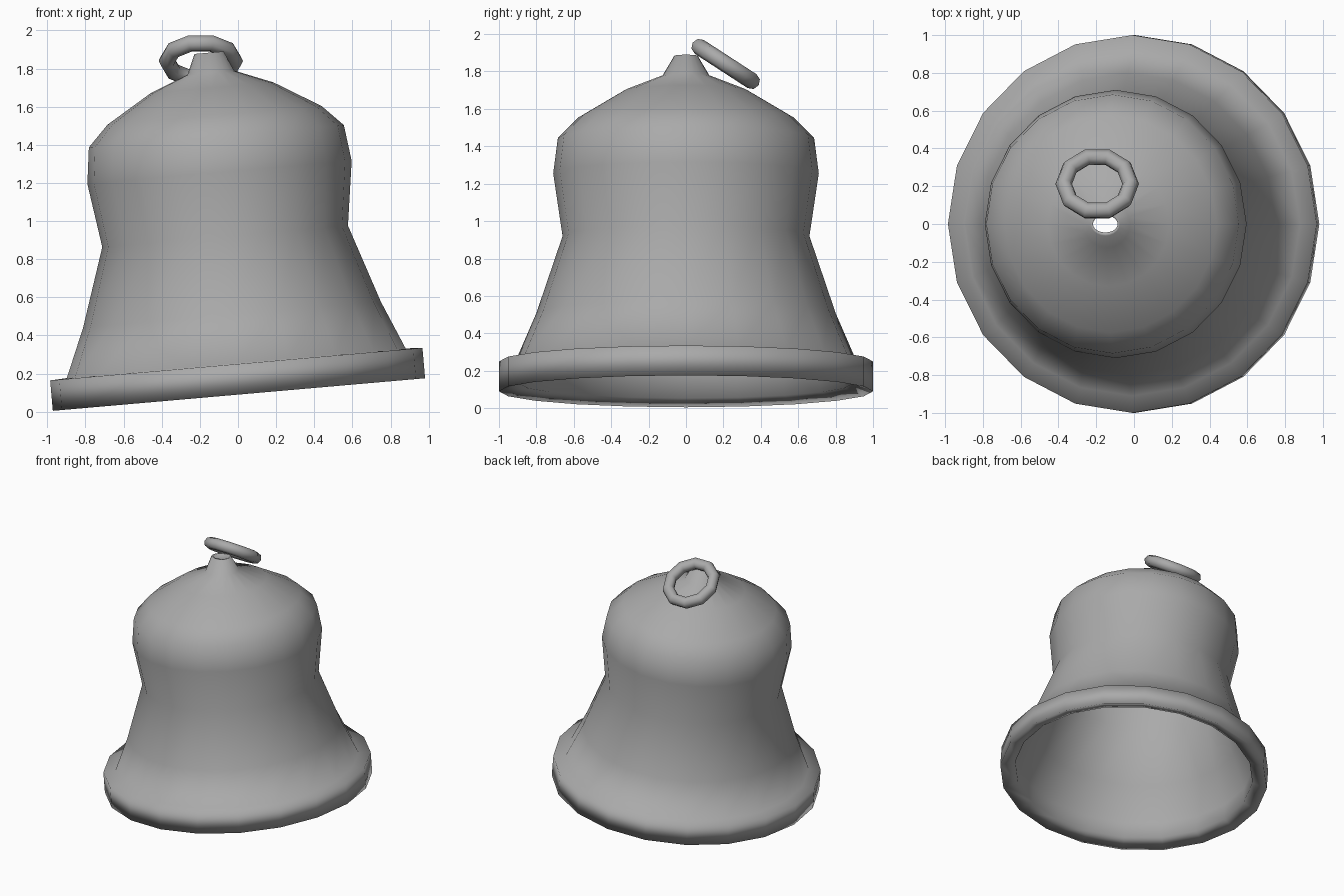
import bpy, bmesh, math
from mathutils import Matrix

cube = bpy.data.objects.get("Cube")
if cube:
    bpy.data.objects.remove(cube, do_unlink=True)

# One plain grey metal
metal = bpy.data.materials.new("grey_metal")
metal.use_nodes = True
color = (0.4, 0.4, 0.4, 1)
metal.diffuse_color = color
metal.node_tree.nodes["Principled BSDF"].inputs["Base Color"].default_value = color

SIDES = 20
TILT = math.radians(-5)
WALL = 0.025
SQUASH = 0.98


def finish(obj):
    obj.data.materials.append(metal)
    for poly in obj.data.polygons:
        poly.use_smooth = True


def lathe(name, profile):
    """Revolve a closed loop of (x radius, y radius, height) rings."""
    bm = bmesh.new()
    rings = []
    for rx, ry, h in profile:
        angles = [2 * math.pi * i / SIDES for i in range(SIDES)]
        rings.append([bm.verts.new((rx * math.cos(a), ry * math.sin(a), h)) for a in angles])
    for low, high in zip(rings, rings[1:] + rings[:1]):
        for i in range(SIDES):
            j = (i + 1) % SIDES
            bm.faces.new((low[i], low[j], high[j], high[i]))
    bmesh.ops.recalc_face_normals(bm, faces=bm.faces)
    mesh = bpy.data.meshes.new(name)
    bm.to_mesh(mesh)
    bm.free()
    obj = bpy.data.objects.new(name, mesh)
    bpy.context.collection.objects.link(obj)
    finish(obj)
    return obj


# Thick-walled bell: solid rim, flared waist, shoulder, dome and open neck
rim = [(0.89, 0.04), (1.0, 0.0), (1.0, 0.16)]
body = [(0.91, 0.165), (0.80, 0.42), (0.66, 0.833), (0.71, 1.17), (0.685, 1.36),
        (0.575, 1.47), (0.33, 1.615), (0.125, 1.695)]
neck = [(0.077, 0.063, 1.80), (0.066, 0.045, 1.80)]
lining = [(r - WALL, h - (WALL if h > 1.4 else 0)) for r, h in reversed(body)]


def squashed(rings):
    return [(r * SQUASH, r, h) for r, h in rings]


bell = lathe("bell_body", squashed(rim + body) + neck + squashed(lining))
bell.matrix_world = Matrix.Translation((0.005, 0, 0.09)) @ Matrix.Rotation(TILT, 4, "Y")

# Hanging ring leaning back behind the neck
bpy.ops.mesh.primitive_torus_add(major_segments=10, minor_segments=8,
                                 major_radius=0.177, minor_radius=0.044,
                                 location=(-0.195, 0.212, 1.84),
                                 rotation=(math.radians(-33), 0, 0))
ring = bpy.context.object
ring.name = "hanging_ring"
finish(ring)
